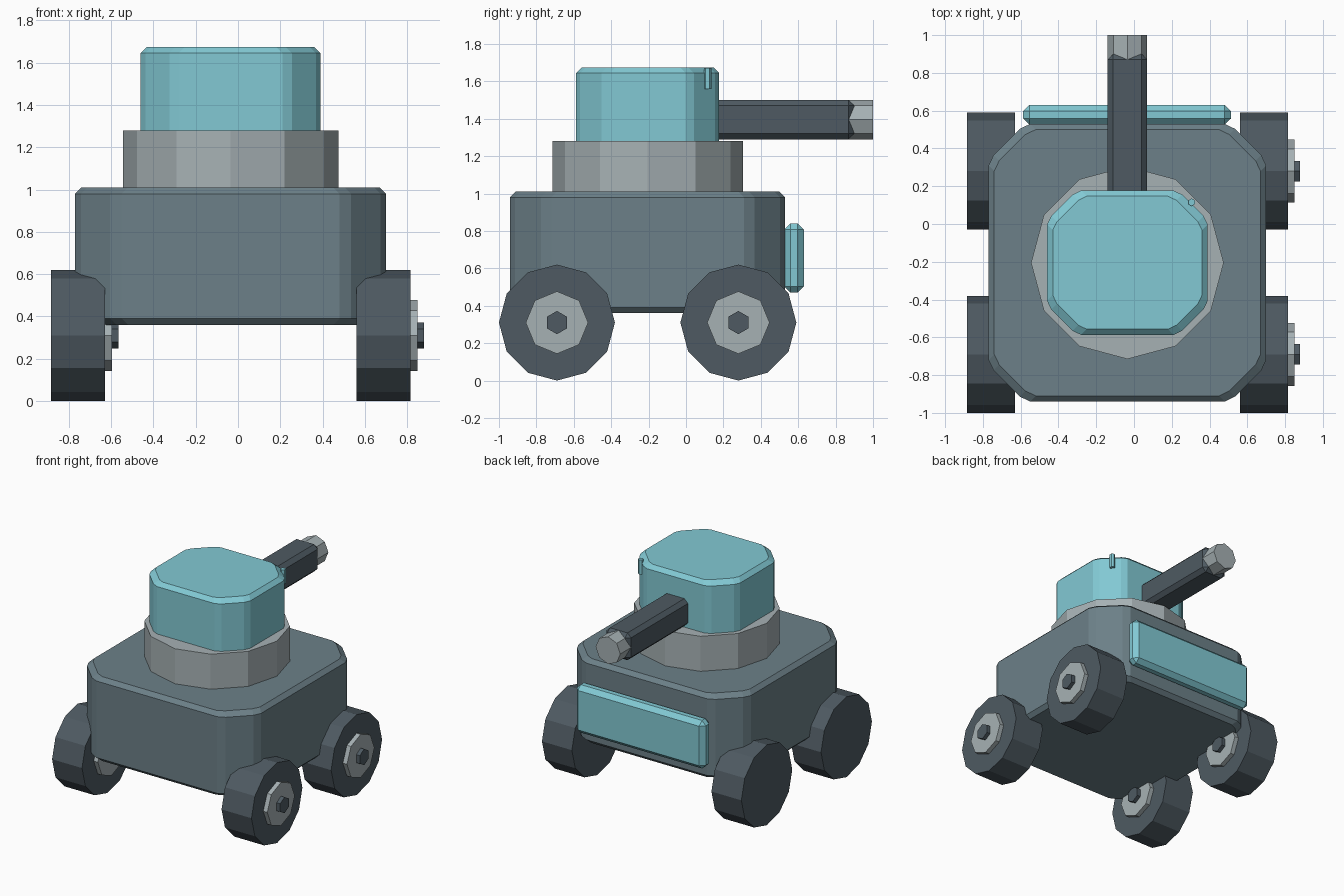
import bpy, bmesh, math
from mathutils import Vector, Matrix

cube = bpy.data.objects.get("Cube")
if cube:
    bpy.data.objects.remove(cube, do_unlink=True)

CX = -0.035  # centre line of hull and turret


def material(name, rgb):
    def linear(c):
        c /= 255
        return c / 12.92 if c <= 0.04045 else ((c + 0.055) / 1.055) ** 2.4
    colour = [linear(c) for c in rgb] + [1.0]
    m = bpy.data.materials.new(name)
    m.use_nodes = True
    m.diffuse_color = colour
    m.node_tree.nodes["Principled BSDF"].inputs["Base Color"].default_value = colour
    return m


SLATE = material("slate", (108, 128, 136))
DARK = material("dark slate", (78, 90, 98))
GREY = material("light grey", (166, 177, 180))
TEAL = material("pale teal", (130, 201, 212))


def finish(name, bm, mat):
    bmesh.ops.recalc_face_normals(bm, faces=bm.faces)
    mesh = bpy.data.meshes.new(name)
    bm.to_mesh(mesh)
    bm.free()
    mesh.materials.append(mat)
    obj = bpy.data.objects.new(name, mesh)
    bpy.context.collection.objects.link(obj)
    return obj


def box(name, lo, hi, mat, bevel=0.0):
    lo, hi = Vector(lo), Vector(hi)
    bm = bmesh.new()
    bmesh.ops.create_cube(bm, size=1, matrix=Matrix.Translation((lo + hi) / 2)
                          @ Matrix.Diagonal((*(hi - lo), 1)))
    if bevel:
        bmesh.ops.bevel(bm, geom=bm.edges[:], offset=bevel, segments=1,
                        profile=0.5, affect='EDGES')
    return finish(name, bm, mat)


def prism(name, centre, radius, depth, sides, axis, mat, phase=0.0):
    """Regular prism along an axis, with a corner on each main direction."""
    turn = Vector((0, 0, 1)).rotation_difference(Vector(axis)).to_matrix().to_4x4()
    bm = bmesh.new()
    bmesh.ops.create_cone(bm, cap_ends=True, segments=sides, radius1=radius,
                          radius2=radius, depth=depth,
                          matrix=Matrix.Translation(centre) @ turn
                          @ Matrix.Rotation(phase, 4, 'Z'))
    return finish(name, bm, mat)


def cut_corner_block(name, lo, hi, cut, edge, mat, bevel_bottom):
    """Block with softened diagonal corners and a chamfered rim."""
    centre = (Vector(lo) + Vector(hi)) / 2
    half = (Vector(hi) - Vector(lo)) / 2
    corner = [(0, cut), (cut * 0.12, cut * 0.75), (cut * 0.75, cut * 0.12), (cut, 0)]

    def outline(inset):
        hx, hy = half.x - inset, half.y - inset
        pts = []
        for sx, sy in ((1, 1), (-1, 1), (-1, -1), (1, -1)):
            part = [(sx * (hx - a), sy * (hy - b)) for a, b in corner]
            pts += part if sx == sy else part[::-1]
        return pts

    levels = [(hi[2] - edge, 0), (hi[2], edge)]
    levels = ([(lo[2], edge), (lo[2] + edge, 0)] if bevel_bottom else [(lo[2], 0)]) + levels
    bm = bmesh.new()
    rings = [[bm.verts.new((centre.x + x, centre.y + y, z)) for x, y in outline(inset)]
             for z, inset in levels]
    for a, b in zip(rings, rings[1:]):
        for i in range(len(a)):
            j = (i + 1) % len(a)
            bm.faces.new((a[i], a[j], b[j], b[i]))
    bm.faces.new(rings[0])
    bm.faces.new(rings[-1])
    return finish(name, bm, mat)


# Hull and the plate on its back
cut_corner_block("hull", (-0.77, -0.94, 0.36), (0.70, 0.53, 1.01), 0.22, 0.03, SLATE, True)
box("rear_plate", (-0.587, 0.525, 0.47), (0.513, 0.63, 0.84), TEAL, 0.033)

# Turret
prism("turret_ring", (CX, -0.205, 1.14), 0.51, 0.28, 12, (0, 0, 1), GREY)
cut_corner_block("turret_cap", (-0.46, -0.587, 1.27), (0.39, 0.177, 1.675), 0.18, 0.03,
                 TEAL, False)
prism("turret_peg", (0.305, 0.115, 1.615), 0.02, 0.11, 6, (0, 0, 1), TEAL)

# Gun
box("barrel", (CX - 0.105, 0.05, 1.29), (CX + 0.105, 0.90, 1.50), DARK, 0.03)
prism("muzzle", (CX, 0.92, 1.395), 0.105, 0.16, 8, (0, 1, 0), GREY)

# Wheels, whose hubs all face the same side
for side, x in (("left", 0.56), ("right", -0.885)):
    for end, y in (("front", -0.69), ("rear", 0.28)):
        name = side + "_" + end
        rim = x + 0.255
        prism(name + "_wheel", (x + 0.1275, y, 0.31), 0.31, 0.255, 12, (1, 0, 0), DARK)
        prism(name + "_hub", (rim + 0.01, y, 0.31), 0.167, 0.05, 8, (1, 0, 0), GREY)
        prism(name + "_nut", (rim + 0.045, y, 0.31), 0.062, 0.04, 6, (1, 0, 0), DARK,
              math.pi / 2)
